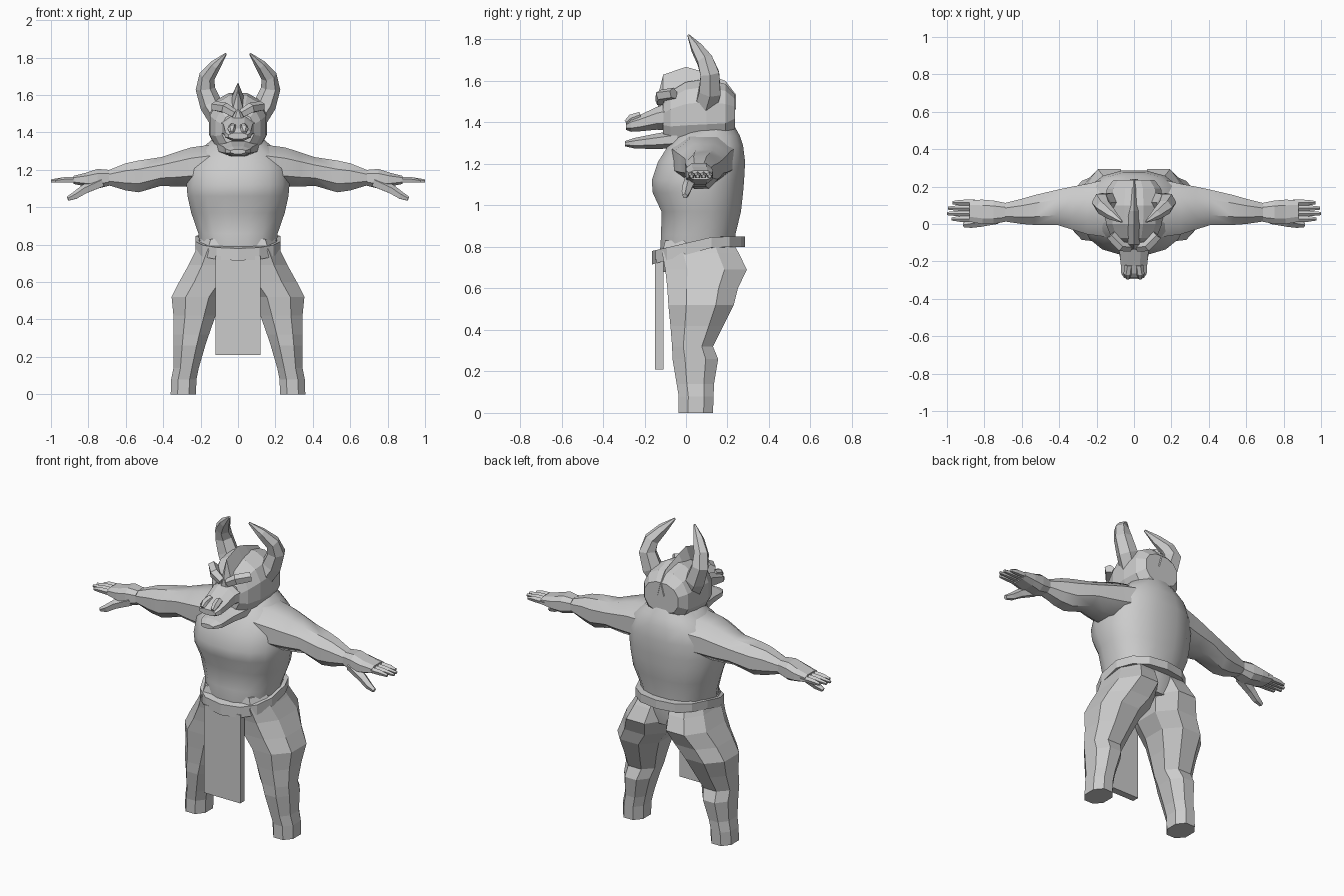
import bpy, bmesh, math
from mathutils import Vector


def skin(name, rings, mirror=False, smooth=None, wrap=False):
    """Join successive rings of points into a closed surface."""
    bm = bmesh.new()
    vs = [[bm.verts.new(p) for p in r] for r in rings]
    n = len(vs[0])
    pairs = list(zip(vs, vs[1:])) + ([(vs[-1], vs[0])] if wrap else [])
    for a, b in pairs:
        for i in range(n):
            j = (i + 1) % n
            bm.faces.new((a[i], a[j], b[j], b[i]))
    if not wrap:
        bm.faces.new(vs[0])
        bm.faces.new(vs[-1])
    bmesh.ops.recalc_face_normals(bm, faces=bm.faces)
    me = bpy.data.meshes.new(name)
    bm.to_mesh(me)
    bm.free()
    ob = bpy.data.objects.new(name, me)
    bpy.context.collection.objects.link(ob)
    if mirror:
        ob.modifiers.new("mirror", 'MIRROR')
    if smooth:
        bpy.ops.object.select_all(action='DESELECT')
        bpy.context.view_layer.objects.active = ob
        ob.select_set(True)
        bpy.ops.object.shade_smooth_by_angle(angle=math.radians(smooth))
    return ob


def oval(n, e):
    """Rounded-box outline that fills -1..1 in both directions."""
    f = lambda v: math.copysign(abs(v) ** e, v)
    pts = [(f(math.cos((i + .5) * math.tau / n)), f(math.sin((i + .5) * math.tau / n))) for i in range(n)]
    mu, mv = max(p[0] for p in pts), max(p[1] for p in pts)
    return [(u / mu, v / mv) for u, v in pts]


def loft(name, axis, secs, n=10, e=.9, **kw):
    """Sections are (position, low, high, low, high) across the given axis."""
    rings = []
    for t, a0, a1, b0, b1 in secs:
        ring = []
        for u, v in oval(n, e):
            p = [(a0 + a1) / 2 + u * (a1 - a0) / 2, (b0 + b1) / 2 + v * (b1 - b0) / 2]
            p.insert(axis, t)
            ring.append(p)
        rings.append(ring)
    return skin(name, rings, **kw)


def sym(secs):
    return [(t, -w, w, lo, hi) for t, w, lo, hi in secs]


def tube(name, path, n=6, **kw):
    """Tapered tube through (x, y, z, radius) points."""
    P = [Vector(p[:3]) for p in path]
    rings = []
    for i, p in enumerate(P):
        d = (P[min(i + 1, len(P) - 1)] - P[max(i - 1, 0)]).normalized()
        s = d.cross(Vector((0, 1, 0))).normalized()
        u = s.cross(d)
        r = path[i][3]
        rings.append([p + r * (s * math.cos(k * math.tau / n) + u * math.sin(k * math.tau / n))
                      for k in range(n)])
    return skin(name, rings, mirror=True, **kw)


# Torso
torso = loft("torso", 2, sym([
    (.68, .17, -.11, .22), (.78, .205, -.125, .24), (.86, .212, -.12, .238),
    (.97, .25, -.118, .265), (1.06, .27, -.16, .275), (1.12, .275, -.165, .28),
    (1.21, .27, -.135, .285), (1.29, .23, -.085, .275), (1.335, .17, -.05, .26),
    (1.38, .12, 0, .235)]), n=16, e=.85, smooth=40)

# Legs
loft("leg", 2, [
    (0, .225, .36, -.035, .13), (.08, .222, .357, -.035, .133), (.14, .21, .345, -.045, .135),
    (.26, .175, .345, -.065, .155), (.32, .155, .345, -.067, .13), (.42, .12, .345, -.075, .18),
    (.52, .08, .355, -.085, .23), (.6, .02, .315, -.09, .25), (.69, 0, .265, -.1, .293),
    (.77, 0, .225, -.115, .255), (.83, .0, .2, -.1, .22)], n=8, mirror=True)

# Arms and palms
loft("arm", 0, [
    (.14, -.07, .24, 1.12, 1.335), (.25, -.055, .215, 1.11, 1.32), (.33, -.03, .2, 1.11, 1.295),
    (.41, -.005, .183, 1.115, 1.268), (.53, -.005, .155, 1.08, 1.25), (.6, 0, .135, 1.09, 1.235),
    (.7, .015, .11, 1.12, 1.195)], n=8, mirror=True, smooth=40)
loft("palm", 0, [
    (.69, .012, .113, 1.115, 1.2), (.75, .0, .125, 1.1, 1.205), (.81, .0, .13, 1.11, 1.185),
    (.88, .012, .128, 1.125, 1.168)], n=8, e=.7, mirror=True)

# Fingers and thumb
for i, length in enumerate((.975, 1.0, .995, .97)):
    y = .027 + i * .029
    tube("finger_%d" % (i + 1), [(.85, y, 1.146, .018), (.93, y, 1.145, .016), (length, y, 1.14, .009)], n=5)
tube("thumb", [(.73, .03, 1.135, .032), (.82, .01, 1.095, .027), (.87, 0, 1.062, .022),
               (.91, -.005, 1.045, .013)], n=5)


# Belt that dips at the front
def belt_ring(grow, top):
    ring = []
    for u, v in oval(14, .85):
        y = .06 + v * (.225 + grow)
        k = min(max((y + .165) / .3, 0), 1)
        z = .715 + .085 * k + top * (.065 - .015 * k)
        ring.append((u * (.228 + grow), y, z))
    return ring


skin("belt", [belt_ring(-.045, 0), belt_ring(0, 0), belt_ring(0, 1), belt_ring(-.045, 1)], wrap=True)

# Loincloth
cloth_rings = [[(x, y, z) for x, y in ((-.12, -.15), (.12, -.15), (.12, -.108), (-.12, -.108))]
               for z in (.21, .74)]
skin("loincloth", cloth_rings)

# Skull and muzzle
loft("skull", 1, sym([
    (-.11, .085, 1.33, 1.5), (-.075, .12, 1.295, 1.55), (.0, .15, 1.28, 1.595),
    (.1, .156, 1.28, 1.61), (.19, .145, 1.3, 1.585), (.235, .11, 1.36, 1.535)]), n=12, e=.85)
loft("muzzle", 1, sym([
    (-.06, .1, 1.36, 1.5), (-.14, .078, 1.365, 1.475), (-.225, .07, 1.357, 1.435),
    (-.265, .068, 1.355, 1.42), (-.29, .052, 1.365, 1.397)]), n=8)
loft("lower_jaw", 1, sym([
    (-.04, .11, 1.275, 1.365), (-.16, .078, 1.272, 1.343), (-.25, .066, 1.275, 1.325),
    (-.295, .04, 1.285, 1.31)]), n=8)
tube("nostril", [(.03, -.22, 1.43, .022), (.034, -.265, 1.418, .022), (.034, -.29, 1.4, .012)], n=6)
tube("brow", [(.02, -.125, 1.5, .024), (.07, -.12, 1.53, .03), (.125, -.06, 1.54, .028)], n=5)

# Ridge crest along the head
crest = [(-.135, .022, 1.46, 1.53), (-.11, .035, 1.5, 1.63), (0, .048, 1.55, 1.668),
         (.07, .05, 1.56, 1.648), (.19, .045, 1.53, 1.6), (.24, .02, 1.46, 1.535)]
skin("crest", [[(-w, y, lo), (w, y, lo), (0, y, hi)] for y, w, lo, hi in crest])

# Horns
tube("horn", [(.095, .09, 1.47, .06), (.145, .115, 1.55, .06), (.175, .115, 1.635, .052),
              (.165, .09, 1.7, .043), (.12, .05, 1.76, .03), (.065, .012, 1.82, .006)], n=6)
